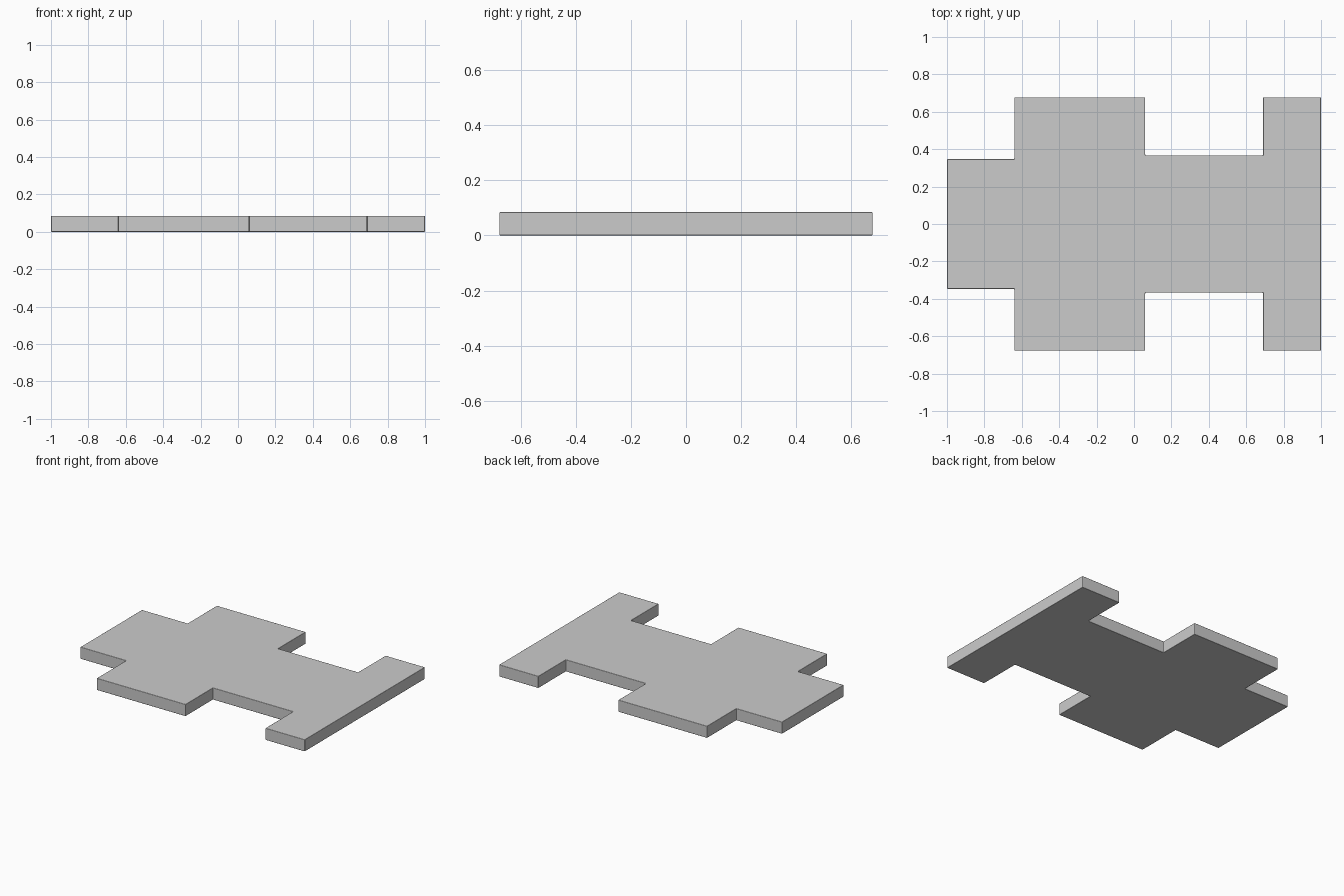
import bpy, bmesh

if "Cube" in bpy.data.objects:
    bpy.data.objects.remove(bpy.data.objects["Cube"])

HEIGHT = 0.085

# Half outline of the plate (x, y), mirrored across the x axis
half = [(-1.0, 0.347), (-0.64, 0.347), (-0.64, 0.677), (0.06, 0.677),
        (0.06, 0.367), (0.69, 0.367), (0.69, 0.677), (1.0, 0.677)]
outline = half + [(x, -y) for x, y in reversed(half)]

# Extrude the outline into a stepped slab
bm = bmesh.new()
base = bm.faces.new([bm.verts.new((x, y, 0)) for x, y in outline])
top = bmesh.ops.extrude_face_region(bm, geom=[base])
for v in top["geom"]:
    if isinstance(v, bmesh.types.BMVert):
        v.co.z = HEIGHT
bmesh.ops.recalc_face_normals(bm, faces=bm.faces)
mesh = bpy.data.meshes.new("stepped_plate")
bm.to_mesh(mesh)
bm.free()

plate = bpy.data.objects.new("stepped_plate", mesh)
bpy.context.collection.objects.link(plate)

# Very slightly softened edges
bevel = plate.modifiers.new("soft_edges", "BEVEL")
bevel.width = 0.004
bevel.segments = 2
bevel.harden_normals = True
mesh.shade_smooth()
